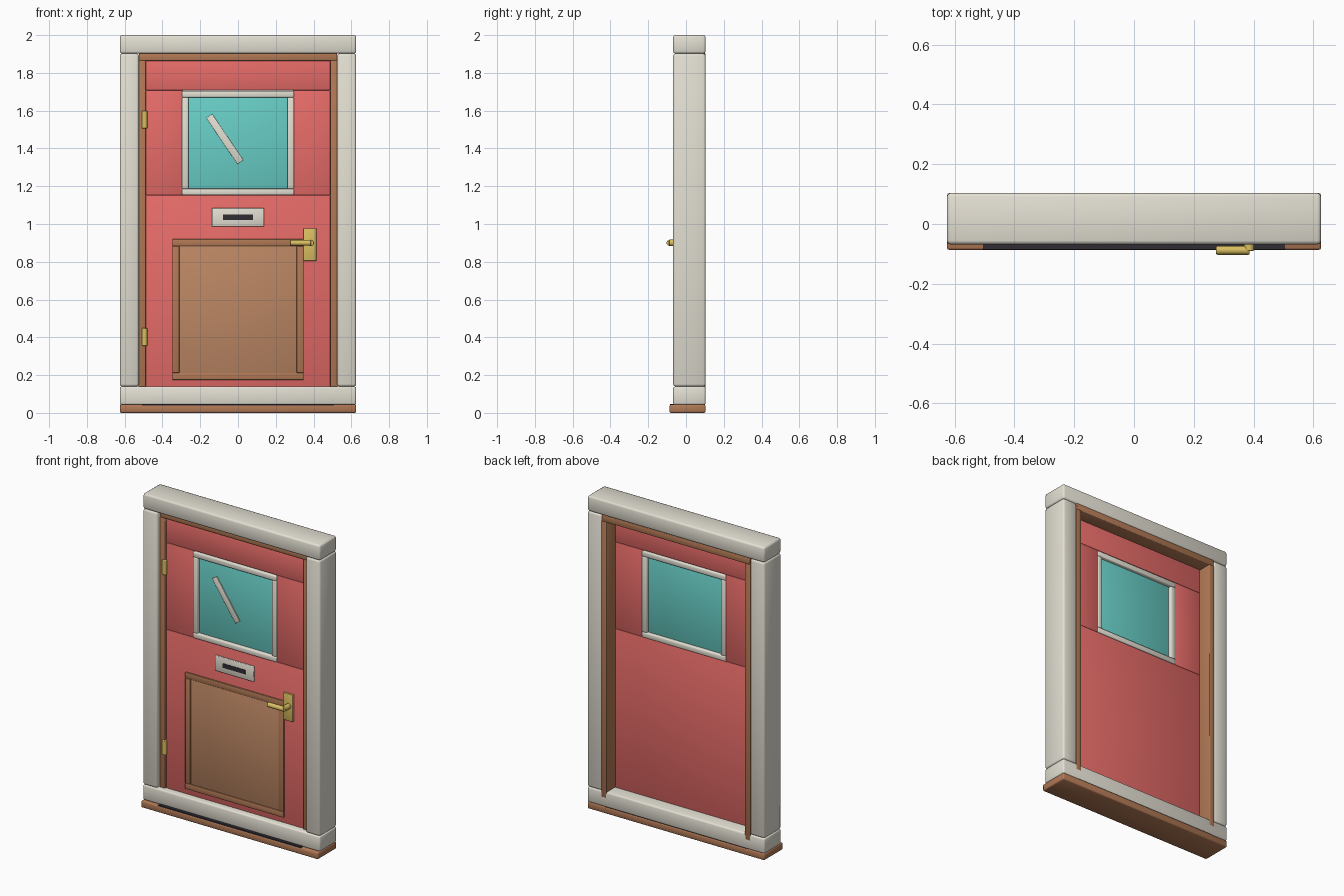
import bpy
import math
from mathutils import Vector

cube = bpy.data.objects.get("Cube")
if cube:
    bpy.data.objects.remove(cube, do_unlink=True)


def material(name, rgb):
    m = bpy.data.materials.new(name)
    m.use_nodes = True
    m.diffuse_color = (*rgb, 1)
    node = next(n for n in m.node_tree.nodes if n.type == 'BSDF_PRINCIPLED')
    node.inputs["Base Color"].default_value = (*rgb, 1)
    return m


STONE = material("pale_stone", (0.77, 0.74, 0.65))
RED = material("red_paint", (0.8, 0.15, 0.14))
WOOD = material("brown_wood", (0.44, 0.19, 0.09))
PANEL = material("light_brown_wood", (0.5, 0.24, 0.125))
GLASS = material("teal_glass", (0.14, 0.62, 0.57))
BRASS = material("brass", (0.7, 0.52, 0.12))
DARK = material("dark_rubber", (0.03, 0.026, 0.034))


def finish(obj, name, mat, bevel=0.0):
    obj.name = name
    obj.data.materials.append(mat)
    if bevel:
        mod = obj.modifiers.new("rounded_edges", 'BEVEL')
        mod.width = bevel
        mod.segments = 2
        mod.limit_method = 'ANGLE'
    return obj


def box(name, x, y, z, mat, bevel=0.0, tilt=0):
    """Softly shaded box given by its (min, max) range on each axis."""
    ranges = (x, y, z)
    bpy.ops.mesh.primitive_cube_add(size=1, location=[sum(r) / 2 for r in ranges])
    obj = bpy.context.object
    obj.scale = [r[1] - r[0] for r in ranges]
    bpy.ops.object.transform_apply(location=False, rotation=False, scale=True)
    obj.rotation_euler.y = tilt
    if bevel:
        bpy.ops.object.shade_smooth()
    return finish(obj, name, mat, bevel)


def rod(name, start, end, radius, mat, bevel):
    a, b = Vector(start), Vector(end)
    bpy.ops.mesh.primitive_cylinder_add(vertices=20, radius=radius,
                                        depth=(b - a).length, location=(a + b) / 2)
    obj = bpy.context.object
    obj.rotation_euler = (b - a).to_track_quat('Z', 'Y').to_euler()
    bpy.ops.object.shade_smooth_by_angle(angle=math.radians(40))
    return finish(obj, name, mat, bevel)


def sides(name, x, y, z, mat, bevel):
    """Matching pair of boxes on the left (+x) and right (-x)."""
    box("left_" + name, x, y, z, mat, bevel)
    box("right_" + name, (-x[1], -x[0]), y, z, mat, bevel)


def border(name, half, width, y, z, mat, bevel):
    """Rectangular border of two full rails and two stiles between them."""
    box(name + "_top_rail", (-half, half), y, (z[1] - width, z[1]), mat, bevel)
    box(name + "_bottom_rail", (-half, half), y, (z[0], z[0] + width), mat, bevel)
    sides(name + "_stile", (half - width, half), y,
          (z[0] + width, z[1] - width), mat, bevel)


# Stone surround and sill
depth = (-0.068, 0.1035)
box("lintel", (-0.626, 0.626), depth, (1.902, 2), STONE, 0.012)
sides("stone_post", (0.525, 0.626), depth, (0.14, 1.902), STONE, 0.012)
box("threshold", (-0.626, 0.626), depth, (0.042, 0.14), STONE, 0.01)
box("sill", (-0.626, 0.626), (-0.087, 0.1035), (0, 0.044), WOOD, 0.008)
box("weather_strip", (-0.505, 0.505), (-0.086, 0.1), (0.04, 0.048), DARK)

# Wooden door frame
frame = (-0.038, 0.104)
sides("jamb", (0.489, 0.528), frame, (0.1, 1.866), WOOD, 0.004)
box("head_jamb", (-0.525, 0.525), frame, (1.864, 1.904), WOOD, 0.004)

# Door leaf
leaf = (-0.028, 0.018)
box("door_lower", (-0.489, 0.489), leaf, (0.13, 1.153), RED, 0.003)
sides("door_stile", (0.29, 0.489), leaf, (1.153, 1.708), RED, 0.003)
box("door_top_rail", (-0.489, 0.489), leaf, (1.708, 1.867), RED, 0.003)

# Window
border("window", 0.296, 0.034, (-0.037, 0.025), (1.153, 1.704), STONE, 0.006)
box("window_glass", (-0.268, 0.268), (-0.016, 0.004), (1.175, 1.685), GLASS, 0.003)
box("glass_glint", (-0.217, 0.077), (-0.024, -0.015), (1.431, 1.469), STONE, 0.002,
    tilt=math.radians(56))

# Lower decorative panel
border("panel", 0.348, 0.037, (-0.038, -0.023), (0.175, 0.92), WOOD, 0.003)
box("panel_board", (-0.313, 0.313), (-0.032, -0.023), (0.21, 0.885), PANEL, 0.002)

# Letter box
box("letter_plate", (-0.138, 0.138), (-0.039, -0.023), (0.987, 1.084), STONE, 0.004)
box("letter_slot", (-0.08, 0.08), (-0.042, -0.033), (1.022, 1.049), DARK)

# Handle
box("handle_plate", (0.347, 0.415), (-0.04, -0.023), (0.805, 0.977), BRASS, 0.003)
rod("handle_spindle", (0.385, -0.03, 0.9), (0.385, -0.09, 0.9), 0.017, BRASS, 0.003)
rod("handle_lever", (0.275, -0.088, 0.9), (0.387, -0.088, 0.9), 0.015, BRASS, 0.004)

# Hinges
for label, z in (("upper", 1.553), ("lower", 0.402)):
    rod(label + "_hinge", (-0.495, -0.033, z - 0.047), (-0.495, -0.033, z + 0.047),
        0.015, BRASS, 0.003)
